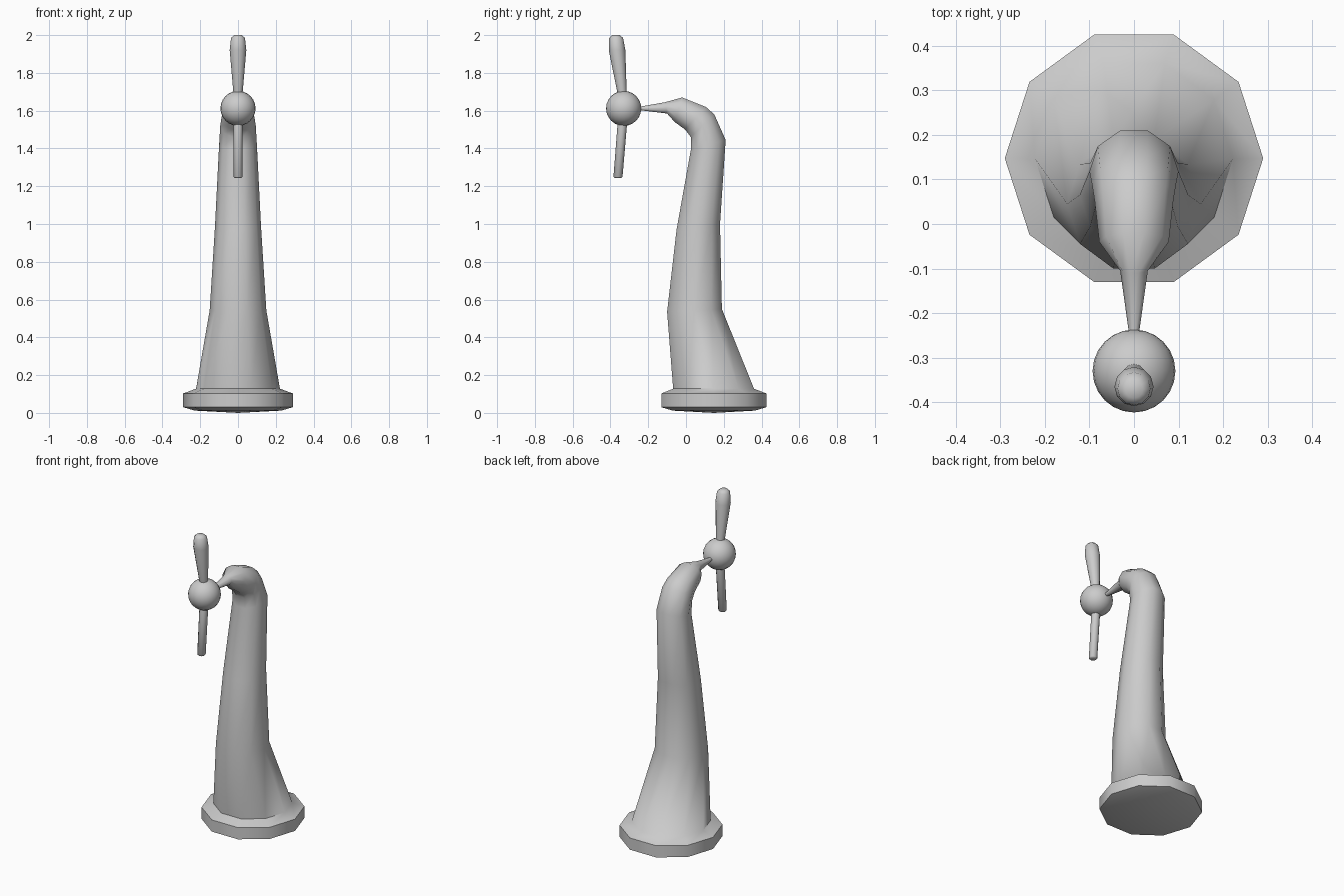
import bpy, bmesh
from math import sin, cos, pi, radians
from mathutils import Vector, Matrix

if "Cube" in bpy.data.objects:
    bpy.data.objects.remove(bpy.data.objects["Cube"])


def finish(bm, name, angle):
    bmesh.ops.recalc_face_normals(bm, faces=bm.faces)
    me = bpy.data.meshes.new(name)
    bm.to_mesh(me)
    bm.free()
    ob = bpy.data.objects.new(name, me)
    bpy.context.collection.objects.link(ob)
    bpy.ops.object.select_all(action='DESELECT')
    bpy.context.view_layer.objects.active = ob
    ob.select_set(True)
    bpy.ops.object.shade_smooth_by_angle(angle=radians(angle))
    return ob


def loft(name, rings, sides, angle, tips=(None, None)):
    """Each ring: (front y, front z, back y, back z, half width)."""
    bm = bmesh.new()
    k = max(sin(2 * pi * i / sides) for i in range(sides))
    loops = []
    for fy, fz, by, bz, rx in rings:
        mid = Vector((0, (fy + by) / 2, (fz + bz) / 2))
        half = Vector((0, (by - fy) / 2, (bz - fz) / 2)) / k
        loops.append([bm.verts.new(mid + half * sin(2 * pi * i / sides)
                                   + Vector((rx * cos(2 * pi * i / sides), 0, 0)))
                      for i in range(sides)])
    for a, b in zip(loops, loops[1:]):
        for i in range(sides):
            j = (i + 1) % sides
            bm.faces.new((a[i], a[j], b[j], b[i]))
    for loop, tip in ((loops[0], tips[0]), (loops[-1], tips[1])):
        if tip is None:
            bm.faces.new(loop)
        else:
            c = bm.verts.new(tip)
            for i in range(sides):
                bm.faces.new((loop[i], loop[(i + 1) % sides], c))
    return finish(bm, name, angle)


# Ten-sided foot, column, bent head and thin spout in one skin
loft("column", [
    (-0.07, 0.012, 0.365, 0.012, 0.228),
    (-0.13, 0.03, 0.425, 0.03, 0.29),
    (-0.13, 0.103, 0.425, 0.103, 0.29),
    (-0.068, 0.128, 0.36, 0.128, 0.222),
    (-0.10, 0.535, 0.19, 0.55, 0.15),
    (-0.05, 0.97, 0.18, 1.0, 0.122),
    (0.026, 1.395, 0.21, 1.445, 0.10),
    (0.026, 1.46, 0.15, 1.58, 0.094),
    (-0.005, 1.50, 0.105, 1.62, 0.088),
    (-0.06, 1.54, -0.02, 1.67, 0.078),
    (-0.10, 1.585, -0.11, 1.645, 0.031),
    (-0.24, 1.602, -0.24, 1.622, 0.012),
    (-0.30, 1.604, -0.30, 1.62, 0.01),
], 10, 60, tips=((0, 0.147, 0.0), None))

# Round hub, poles along the spout
bm = bmesh.new()
bmesh.ops.create_uvsphere(bm, u_segments=24, v_segments=12, radius=0.093,
                          matrix=Matrix.Translation((0, -0.33, 1.612))
                          @ Matrix.Rotation(pi / 2, 4, 'X'))
finish(bm, "hub", 40)


def rod(name, path):
    loft(name, [(y - r, z, y + r, z, r) for y, z, r in path], 12, 50)


# Upper paddle and lower handle, both leaning slightly forward
rod("upper_paddle", [(-0.33, 1.62, 0.02), (-0.338, 1.69, 0.024),
                     (-0.365, 1.92, 0.044), (-0.37, 1.985, 0.037),
                     (-0.371, 2.0, 0.02)])
rod("lower_handle", [(-0.33, 1.60, 0.024), (-0.338, 1.52, 0.025),
                     (-0.36, 1.25, 0.024), (-0.36, 1.244, 0.018)])
